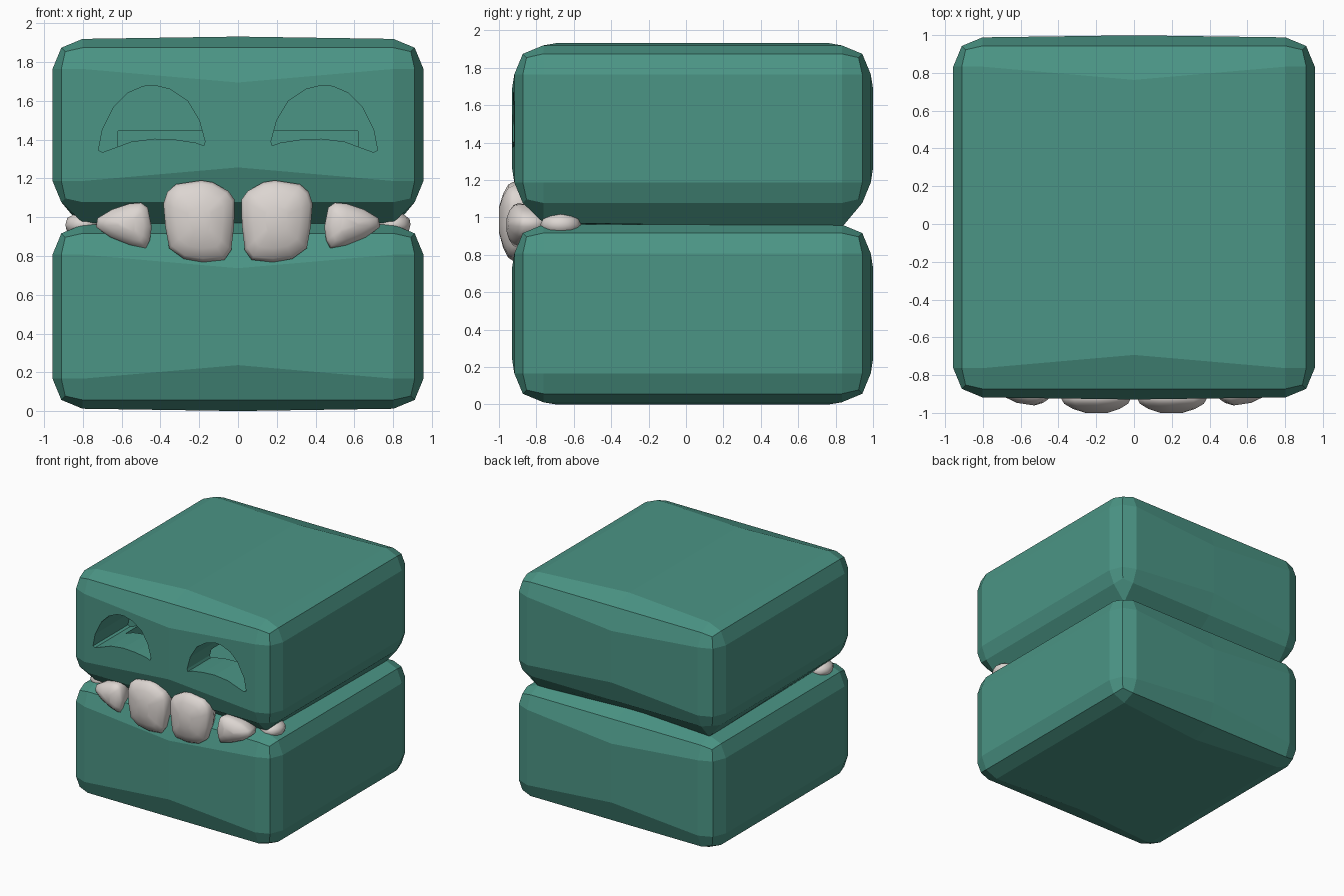
import bpy, bmesh, math
from mathutils import Matrix, Vector

if "Cube" in bpy.data.objects:
    bpy.data.objects.remove(bpy.data.objects["Cube"])


def material(name, rgb):
    m = bpy.data.materials.new(name)
    m.diffuse_color = (*rgb, 1)
    m.use_nodes = True
    m.node_tree.nodes["Principled BSDF"].inputs["Base Color"].default_value = m.diffuse_color
    return m


TEAL = material("teal", (0.07, 0.30, 0.235))
IVORY = material("ivory", (0.72, 0.67, 0.64))


def finish(bm, name, mat, smooth=False):
    bmesh.ops.recalc_face_normals(bm, faces=bm.faces)
    me = bpy.data.meshes.new(name)
    bm.to_mesh(me)
    bm.free()
    ob = bpy.data.objects.new(name, me)
    bpy.context.collection.objects.link(ob)
    me.materials.append(mat)
    if smooth:
        me.polygons.foreach_set("use_smooth", [True] * len(me.polygons))
    return ob


# Chamfered block that swells slightly along its centre line
def block(name, z0, z1, jaw_lift=0.0, back_drop=0.0):
    hx, hy, hz, b = 0.957, 0.953, (z1 - z0) / 2, 0.155
    bm = bmesh.new()
    bmesh.ops.create_cube(bm, size=2, matrix=Matrix.Diagonal((hx, hy, hz, 1)))
    bmesh.ops.bevel(bm, geom=bm.edges[:], offset=b, segments=2,
                    profile=0.5, affect='EDGES')
    bmesh.ops.bisect_plane(bm, geom=bm.verts[:] + bm.edges[:] + bm.faces[:],
                           plane_co=(0, 0, 0), plane_no=(1, 0, 0))
    for v in bm.verts:
        y, z = v.co.y, v.co.z
        sy, sz = math.copysign(1, y), math.copysign(1, z)
        if abs(v.co.x) < 1e-4:
            if abs(y) > hy - 1e-3:
                v.co.y += 0.011 * sy
                v.co.z -= 0.07 * sz
            elif abs(z) > hz - 1e-3:
                v.co.z += 0.012 * sz
                v.co.y -= 0.07 * sy
        if z < 0:
            if z > -hz + 1e-3:
                v.co.z += jaw_lift
            elif y > 0:
                v.co.z -= back_drop
        v.co += Vector((0, 0.035, (z0 + z1) / 2))
    return finish(bm, name, TEAL)


lower = block("lower_block", 0.012, 0.962)
upper = block("upper_block", 0.972, 1.92, 0.06, 0.025)


def cut(target, cutter):
    mod = target.modifiers.new("cut", 'BOOLEAN')
    mod.operation = 'DIFFERENCE'
    mod.solver = 'EXACT'
    mod.object = cutter
    cutter.hide_render = True
    bpy.context.view_layer.objects.active = target
    bpy.ops.object.modifier_apply(modifier=mod.name)
    bpy.data.objects.remove(cutter)


# Smiling eye openings leading into a hollow
EYE = [(.72, 1.345), (.70, 1.45), (.64, 1.57), (.57, 1.64), (.49, 1.675),
       (.43, 1.68), (.35, 1.66), (.26, 1.60), (.20, 1.50), (.17, 1.39),
       (.177, 1.37), (.22, 1.385), (.32, 1.40), (.43, 1.405), (.55, 1.39),
       (.65, 1.353), (.70, 1.335)]
bm = bmesh.new()
bmesh.ops.create_cube(bm, size=1, matrix=Matrix.Translation((0, 0.04, 1.12))
                      @ Matrix.Diagonal((1.24, 1.32, 0.65, 1)))
cut(upper, finish(bm, "mouth_cutter", TEAL))
for side in (-1, 1):
    bm = bmesh.new()
    f = bm.faces.new([bm.verts.new((side * x, -1.1, z)) for x, z in EYE])
    ext = bmesh.ops.extrude_face_region(bm, geom=[f])["geom"]
    bmesh.ops.translate(bm, vec=(0, 0.65, 0),
                        verts=[e for e in ext if isinstance(e, bmesh.types.BMVert)])
    cut(upper, finish(bm, "eye_cutter", TEAL))


# Rounded tooth: rings of one outline, shrinking towards the front
def tooth(name, side, outline, y_back, y_front, slant=0.0):
    cx = sum(p[0] for p in outline) / len(outline)
    cz = sum(p[1] for p in outline) / len(outline)
    bm = bmesh.new()
    rings = []
    for t, s in ((0, .75), (.35, .95), (.66, 1), (.78, .92), (.9, .68), (1, .32)):
        ring = []
        for x, z in outline:
            dx, dz = (x - cx) * s, (z - cz) * s
            y = y_back + (y_front - y_back) * t + slant * dx
            ring.append(bm.verts.new((side * (cx + dx), y, cz + dz)))
        rings.append(ring)
    n = len(outline)
    for a, b in zip(rings, rings[1:]):
        for i in range(n):
            bm.faces.new((a[i], a[(i + 1) % n], b[(i + 1) % n], b[i]))
    bm.faces.new(rings[0])
    bm.faces.new(rings[-1])
    return finish(bm, name, IVORY, True)


BIG = [(.017, 1.09), (.05, 1.135), (.13, 1.18), (.19, 1.19), (.32, 1.17),
       (.365, 1.13), (.385, 1.07), (.375, .95), (.355, .84), (.28, .785),
       (.18, .768), (.07, .78), (.035, .83), (.02, .96)]
MID = [(.445, .95), (.465, 1.05), (.50, 1.075), (.56, 1.07), (.65, 1.04),
       (.725, .995), (.733, .95), (.66, .895), (.56, .855), (.475, .84),
       (.455, .88)]
for side, tag in ((-1, "left"), (1, "right")):
    tooth("front_tooth_" + tag, side, BIG, -0.78, -1.0)
    tooth("middle_tooth_" + tag, side, MID, -0.76, -0.955, 0.15)
    # Small tooth in the side gap
    bm = bmesh.new()
    bmesh.ops.create_icosphere(
        bm, subdivisions=2, radius=1,
        matrix=Matrix.Translation((side * 0.80, -0.67, 0.962))
        @ Matrix.Diagonal((0.095, 0.11, 0.065, 1)))
    finish(bm, "side_tooth_" + tag, IVORY, True)
